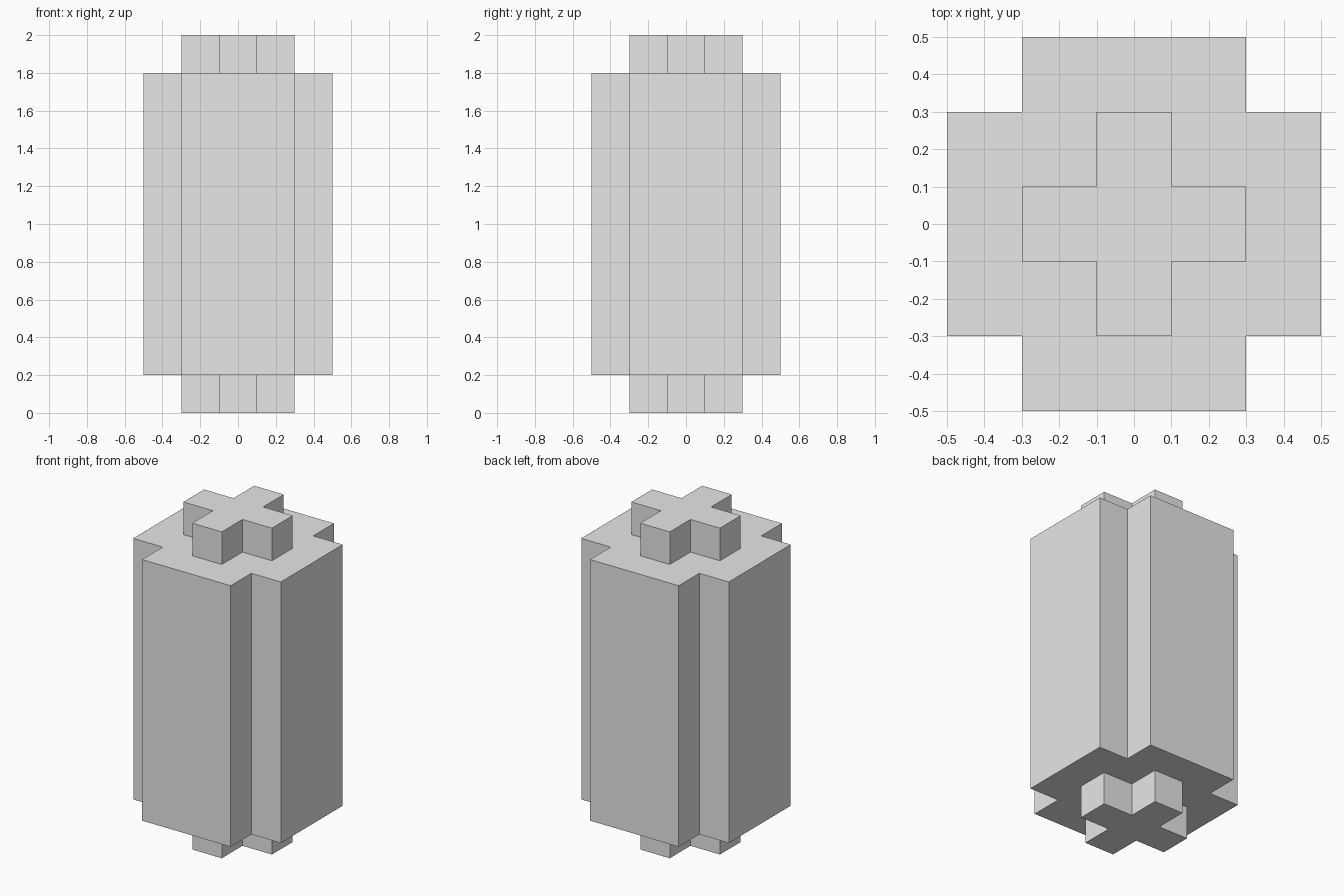
import bpy
import bmesh

cube = bpy.data.objects.get("Cube")
if cube:
    bpy.data.objects.remove(cube, do_unlink=True)

GREY = (0.8, 0.8, 0.8, 1.0)
grey = bpy.data.materials.new("plain_grey")
grey.use_nodes = True
grey.diffuse_color = GREY
grey.node_tree.nodes["Principled BSDF"].inputs["Base Color"].default_value = GREY


def plus_outline(reach, arm):
    """Plus-shaped outline: one corner repeated by quarter turns."""
    points = []
    x_y = [(reach, -arm), (reach, arm), (arm, arm)]
    for _ in range(4):
        points += x_y
        x_y = [(-y, x) for x, y in x_y]
    return points


def plus_prism(bm, reach, arm, bottom, top):
    """Upright closed prism with a plus-shaped section."""
    base = bm.faces.new([bm.verts.new((x, y, bottom)) for x, y in plus_outline(reach, arm)])
    grown = bmesh.ops.extrude_face_region(bm, geom=[base], use_keep_orig=True)
    lifted = [v for v in grown["geom"] if isinstance(v, bmesh.types.BMVert)]
    bmesh.ops.translate(bm, verts=lifted, vec=(0, 0, top - bottom))
    bmesh.ops.recalc_face_normals(bm, faces=bm.faces)


def add_part(name, *size):
    bm = bmesh.new()
    plus_prism(bm, *size)
    mesh = bpy.data.meshes.new(name)
    bm.to_mesh(mesh)
    bm.free()
    mesh.materials.append(grey)
    bpy.context.collection.objects.link(bpy.data.objects.new(name, mesh))


# Thick column with a slimmer plus-shaped peg at each end
add_part("column_body", 0.5, 0.3, 0.2, 1.8)
add_part("bottom_peg", 0.3, 0.1, 0.0, 0.2)
add_part("top_peg", 0.3, 0.1, 1.8, 2.0)
